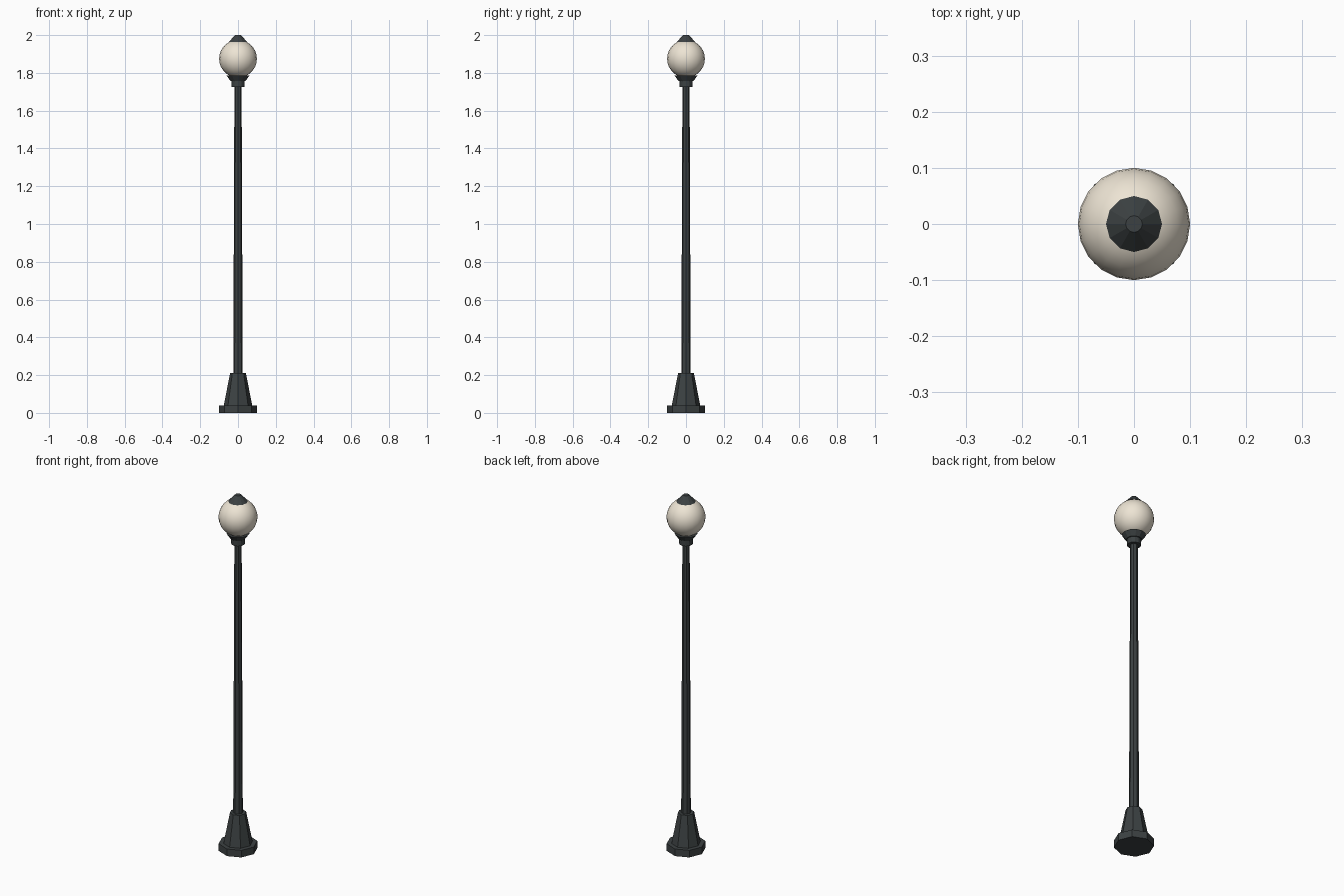
import bpy, math

if "Cube" in bpy.data.objects:
    bpy.data.objects.remove(bpy.data.objects["Cube"])

def material(name, rgb):
    m = bpy.data.materials.new(name)
    m.diffuse_color = (*rgb, 1)
    m.use_nodes = True
    m.node_tree.nodes["Principled BSDF"].inputs["Base Color"].default_value = m.diffuse_color
    return m

iron = material("dark_iron", (0.045, 0.053, 0.055))
glass = material("warm_glass", (0.85, 0.78, 0.66))

def frustum(name, sides, r1, r2, z1, z2, smooth=False):
    """Tapered vertical prism between two heights, first corner on an axis."""
    bpy.ops.mesh.primitive_cone_add(vertices=sides, radius1=r1, radius2=r2,
                                    depth=z2 - z1, location=(0, 0, (z1 + z2) / 2))
    ob = bpy.context.object
    ob.name = name
    ob.data.materials.append(iron)
    if smooth:
        bpy.ops.object.shade_smooth_by_angle(angle=math.radians(50))
    return ob

# Stepped octagonal foot
frustum("base_plinth", 8, 0.10, 0.10, 0.0, 0.04)
frustum("pedestal", 8, 0.075, 0.042, 0.04, 0.21)

# Slim tapered post
frustum("post", 8, 0.025, 0.019, 0.20, 1.73)

# Collar and flared cup holding the globe
frustum("collar", 12, 0.035, 0.035, 1.725, 1.76)
frustum("globe_cup", 12, 0.04, 0.06, 1.757, 1.785)

# Glass globe
bpy.ops.mesh.primitive_uv_sphere_add(segments=20, ring_count=14, radius=0.10,
                                     location=(0, 0, 1.875))
globe = bpy.context.object
globe.name = "globe"
globe.data.materials.append(glass)
bpy.ops.object.shade_smooth()

# Conical cap
frustum("top_cap", 12, 0.05, 0.015, 1.963, 2.0)
